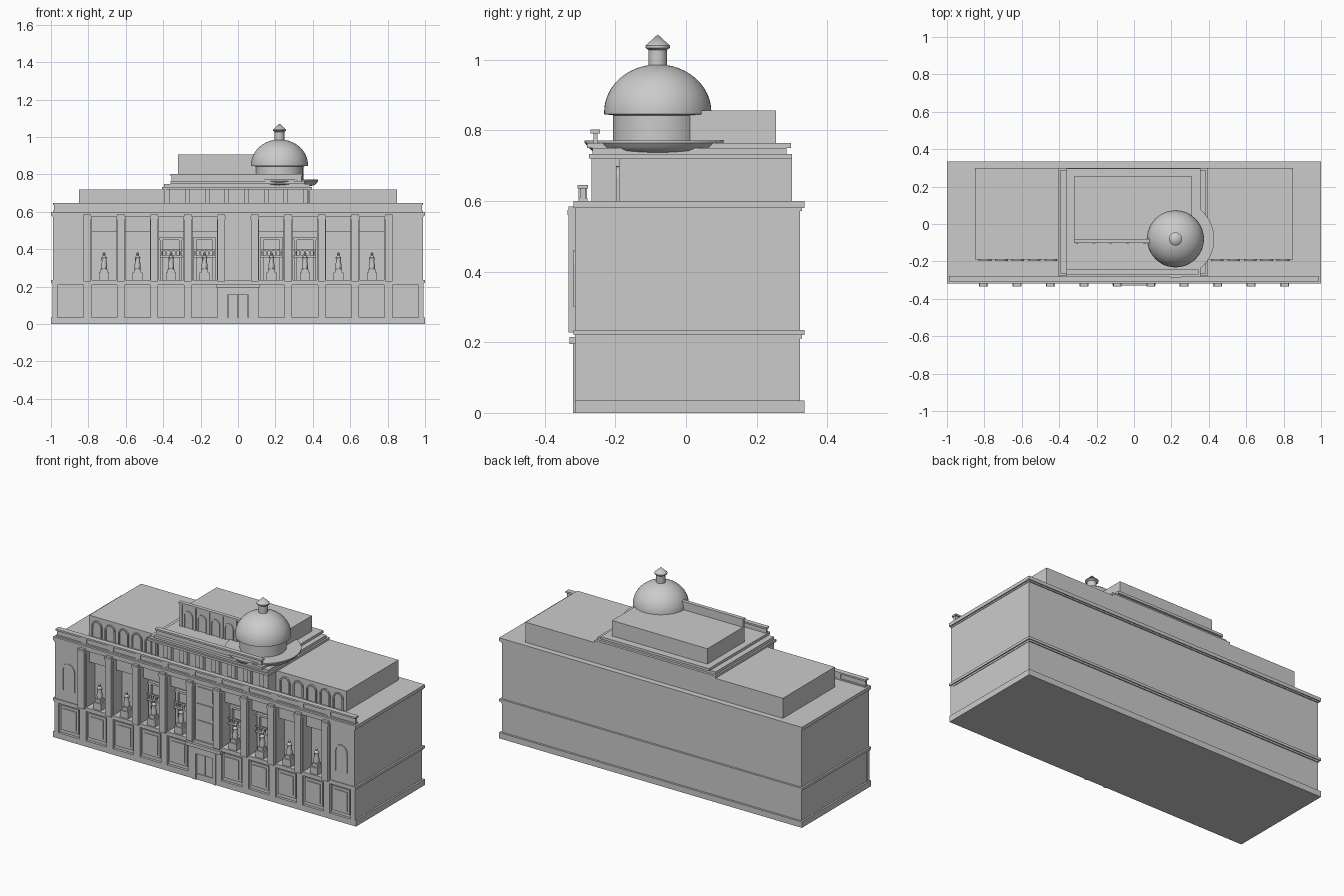
import bpy, bmesh, math

if "Cube" in bpy.data.objects:
    bpy.data.objects.remove(bpy.data.objects["Cube"])

stone = bpy.data.materials.new("grey_stone")
stone.diffuse_color = (0.6, 0.6, 0.6, 1)
stone.use_nodes = True
stone.node_tree.nodes["Principled BSDF"].inputs["Base Color"].default_value = stone.diffuse_color


def finish(name, bm, smooth=False):
    bmesh.ops.recalc_face_normals(bm, faces=bm.faces)
    me = bpy.data.meshes.new(name)
    bm.to_mesh(me)
    bm.free()
    me.materials.append(stone)
    ob = bpy.data.objects.new(name, me)
    bpy.context.collection.objects.link(ob)
    if smooth:
        bpy.ops.object.select_all(action='DESELECT')
        ob.select_set(True)
        bpy.context.view_layer.objects.active = ob
        bpy.ops.object.shade_smooth_by_angle(angle=math.radians(35))
    return ob


def boxes(name, *items):
    """Each item: x0, x1, y0, y1, z0, z1."""
    bm = bmesh.new()
    for x0, x1, y0, y1, z0, z1 in items:
        vs = bmesh.ops.create_cube(bm, size=1)["verts"]
        for v in vs:
            v.co = (x1 if v.co.x > 0 else x0, y1 if v.co.y > 0 else y0, z1 if v.co.z > 0 else z0)
    return finish(name, bm)


def lathe(name, profile, centres, seg=32):
    """Spin an (r, z) profile around each (x, y) centre."""
    bm = bmesh.new()
    for cx, cy in centres:
        rings = []
        for r, z in profile:
            if r == 0:
                rings.append([bm.verts.new((cx, cy, z))] * seg)
            else:
                rings.append([bm.verts.new((cx + r * math.cos(2 * math.pi * i / seg),
                                            cy + r * math.sin(2 * math.pi * i / seg), z))
                              for i in range(seg)])
        for a, b in zip(rings, rings[1:]):
            for i in range(seg):
                j = (i + 1) % seg
                bm.faces.new(list(dict.fromkeys([a[i], a[j], b[j], b[i]])))
        for ring in (rings[0], rings[-1]):
            if ring[0] is not ring[1]:
                bm.faces.new(ring)
    return finish(name, bm, True)


def arches(name, xs, y0, y1, z0, spring, r, w, seg=10):
    """Arched mouldings with straight legs, from y0 (front) to y1."""
    bm = bmesh.new()
    for cx in xs:
        rows = []
        for rad in (r, r - w):
            pts = [(cx + rad, z0)]
            pts += [(cx + rad * math.cos(math.pi * i / seg), spring + rad * math.sin(math.pi * i / seg))
                    for i in range(seg + 1)]
            pts.append((cx - rad, z0))
            for y in (y0, y1):
                rows.append([bm.verts.new((x, y, z)) for x, z in pts])
        loop = [rows[0], rows[1], rows[3], rows[2]]
        for k in range(4):
            a, b = loop[k], loop[(k + 1) % 4]
            for i in range(len(a) - 1):
                bm.faces.new((a[i], a[i + 1], b[i + 1], b[i]))
        for i in (0, -1):
            bm.faces.new([l[i] for l in loop])
    return finish(name, bm)


P = 0.179                                   # bay pitch
piers = [(k + 0.5) * P for k in range(-5, 5)]
bays = [k * P for k in range(-4, 5) if k]   # statue bays

# Main mass, with the front loggia left open
boxes("main_body", (-.99, .99, -.235, .323, 0, .59))
boxes("lower_front_wall", (-.99, .99, -.30, -.23, 0, .225))
boxes("end_bays", *[(min(s * .82, s * .99), max(s * .82, s * .99), -.314, -.23, .225, .58) for s in (-1, 1)])
boxes("centre_bay", (-.08, .08, -.308, -.23, .225, .58))
boxes("loggia_lintel", (-.82, .82, -.285, -.23, .495, .58))
boxes("upper_piers", *[(x - .024, x + .024, -.315, -.23, .225, .58) for x in piers])
boxes("pilasters", *[(x - .02, x + .02, -.333, -.31, .228, .585) for x in piers])
boxes("pilaster_capitals", *[(x - .024, x + .024, -.335, -.31, .56, .575) for x in piers])

# Plinth, string course and cornice
boxes("plinth", (-1, 1, -.315, .335, 0, .035))
boxes("string_course", (-1, 1, -.318, .335, .22, .235), (-.993, .993, -.315, .329, .21, .22))
boxes("cornice", (-1, 1, -.318, .335, .58, .60), (-.993, .993, -.315, .329, .572, .58))

# Ground storey piers and framed panels
boxes("lower_piers", *[(x - .021, x + .021, -.315, -.29, .03, .22) for x in piers],
      (-.992, -.965, -.315, -.29, .03, .22), (.965, .992, -.315, -.29, .03, .22))
panels = []
for k in range(-5, 6):
    if k:
        c = k * P
        panels += [(c - .058, c + .058, -.307, -.29, .055, .2), (c - .044, c + .044, -.312, -.29, .07, .185)]
boxes("lower_panels", *panels)

# Entrance
boxes("door_frame", (-.075, -.055, -.32, -.29, 0, .195), (.055, .075, -.32, -.29, 0, .195),
      (-.075, .075, -.32, -.29, .155, .195))
boxes("door_lintel", (-.115, .115, -.33, -.29, .195, .215))
boxes("door_leaves", (-.053, -.002, -.31, -.29, 0, .155), (.002, .053, -.31, -.29, 0, .155))

# Centre bay window panels
boxes("centre_panels", *[(-.05, .05, -.314, -.30, z, z + h) for z, h in ((.255, .1), (.375, .08), (.475, .08))])

# Loggia statues, inner windows and balconies
boxes("pedestals", *[(x - .026, x + .026, -.308, -.256, .235, .275) for x in bays],
      *[(x - .018, x + .018, -.30, -.264, .275, .295) for x in bays])
lathe("statues", [(.015, .295), (.017, .315), (.012, .335), (.015, .355), (.006, .367), (.008, .376), (0, .387)],
      [(x, -.282) for x in bays], 10)
inner = [x for x in bays if abs(x) < .4]
boxes("balconies", *[(x - .06, x + .06, -.262, -.23, .355, .367) for x in inner],
      *[(x - .06, x + .06, -.262, -.255, .39, .398) for x in inner],
      *[(x + d - .004, x + d + .004, -.261, -.256, .365, .392) for x in inner for d in (-.05, -.025, 0, .025, .05)])
boxes("inner_columns", *[(x + d - .008, x + d + .008, -.25, -.23, .235, .45) for x in inner for d in (-.05, .05)],
      *[(x - .062, x + .062, -.253, -.23, .45, .462) for x in inner])
arches("end_niches", [-.9, .9], -.319, -.31, .30, .42, .042, .01)

# Front balustrade on the main roof
boxes("front_parapet", (-.985, .985, -.30, -.284, .60, .638), (-.99, .99, -.308, -.277, .636, .646),
      (-.988, .988, -.305, -.279, .60, .608))
boxes("parapet_posts", *[(x - .018, x + .018, -.304, -.28, .60, .638) for x in piers])

# Attic wings and centre
boxes("attic", (-.85, .85, -.19, .30, .59, .72))
attic_xs = [s * (.445 + .088 * i) for s in (-1, 1) for i in range(5)]
arches("attic_arches", attic_xs, -.198, -.185, .60, .665, .034, .008)
boxes("centre_attic", (-.395, .385, -.20, .298, .59, .725))
porch = [-.375 + .105 * i for i in range(8)]
boxes("porch_columns", *[(x - .012, x + .012, -.262, -.238, .60, .725) for x in porch])
boxes("porch_windows", *[(x + .028, x + .077, -.208, -.195, .61, .69) for x in porch[:-1]])
boxes("porch_end_wall", (-.395, -.385, -.268, -.19, .60, .725), (.375, .385, -.268, -.19, .60, .725))
boxes("centre_cornice", (-.405, .395, -.275, .30, .72, .733), (-.395, .385, -.265, .285, .733, .75))
boxes("roof_step", (-.36, .355, -.28, .298, .75, .765))

# Upper parapet
boxes("upper_parapet", (-.355, .34, -.262, -.25, .765, .795), (-.36, .345, -.27, -.243, .792, .802))

# Roof box with raised screen wall
boxes("roof_box", (-.32, .31, -.085, .255, .76, .857))
boxes("screen_wall", (-.32, .30, -.097, -.08, .76, .897), (-.322, .302, -.102, -.079, .897, .906))
boxes("screen_pilasters", *[(x - .008, x + .008, -.103, -.09, .765, .897) for x in (-.305, -.215, -.125, -.035, .055)])
arches("screen_arches", [-.26, -.17, -.08, .01], -.102, -.09, .765, .835, .03, .007)

# Dome on its round terrace
C = [(.222, -.08)]
lathe("terrace", [(.15, .735), (.185, .742), (.197, .752), (.207, .765), (.207, .772), (.127, .772)], C, 48)
lathe("drum", [(.127, .765), (.127, .85)], C, 48)
dome = [(.127, .843), (.152, .846)]
dome += [(.152 * math.cos(a), .852 + .135 * math.sin(a)) for a in [math.pi / 2 * i / 12 for i in range(13)][:-1]]
lathe("dome", dome + [(0, .987)], C, 48)
lathe("lantern", [(.026, .975), (.026, 1.028), (.035, 1.034), (.035, 1.04), (0, 1.072)], C, 24)
